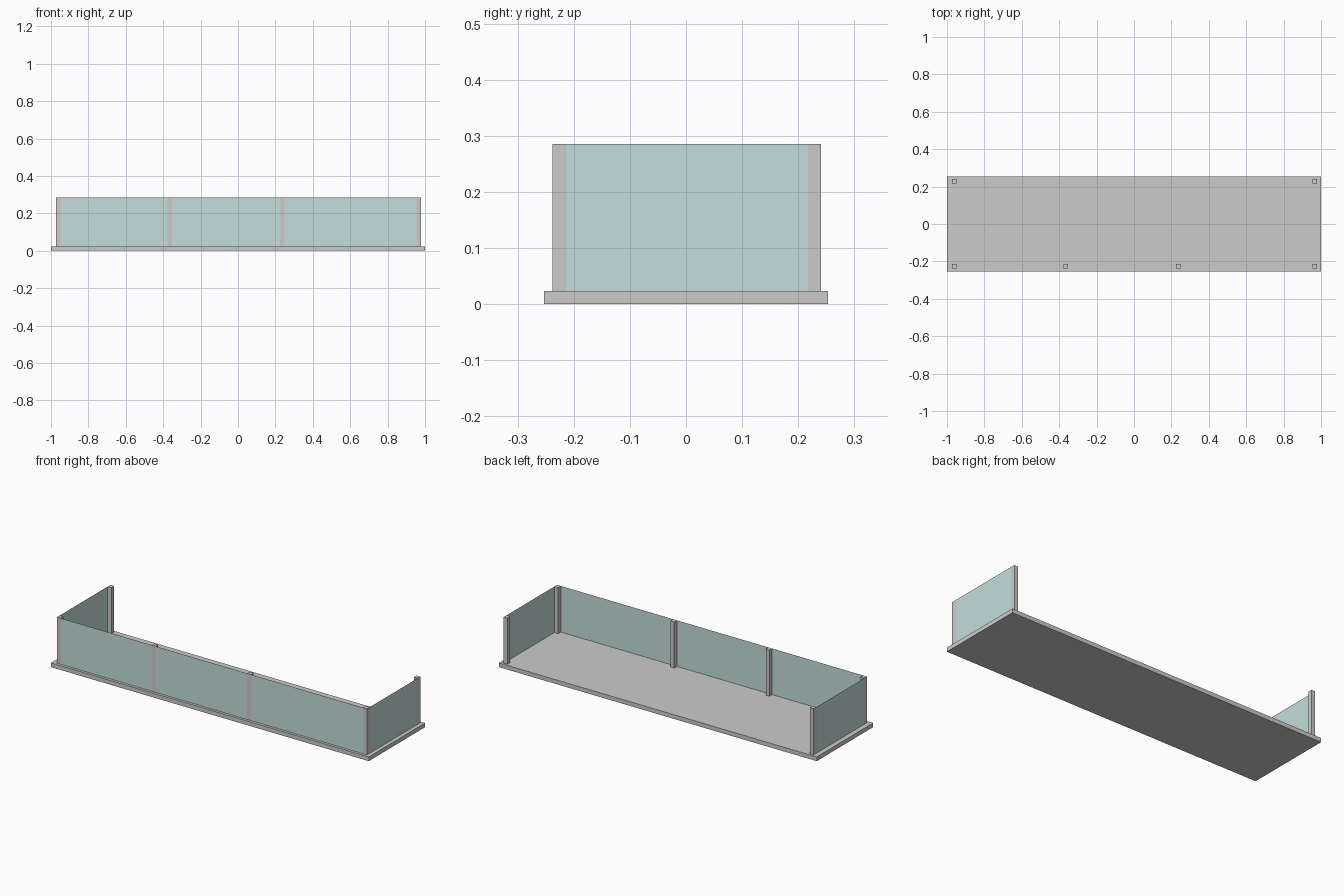
import bpy

if "Cube" in bpy.data.objects:
    bpy.data.objects.remove(bpy.data.objects["Cube"])

X0, X1 = -0.972, 0.978      # outer faces of the railing
Y0, Y1 = -0.238, 0.241
Z0, Z1 = 0.024, 0.286       # slab top, railing top
P = 0.024                   # post width
MID = (-0.376, 0.224)       # left faces of the middle posts

glass = bpy.data.materials.new("glass")
glass.diffuse_color = (0.55, 0.73, 0.71, 1)
glass.use_nodes = True
glass.node_tree.nodes["Principled BSDF"].inputs["Base Color"].default_value = glass.diffuse_color


def box(name, lo, hi):
    bpy.ops.mesh.primitive_cube_add(size=1, location=[(a + b) / 2 for a, b in zip(lo, hi)])
    ob = bpy.context.object
    ob.name = name
    ob.scale = [b - a for a, b in zip(lo, hi)]
    bpy.ops.object.transform_apply(location=False, rotation=False, scale=True)
    return ob


def pane(name, a, b):
    """Thin upright glass sheet between two plan points."""
    me = bpy.data.meshes.new(name)
    me.from_pydata([(*a, Z0), (*b, Z0), (*b, Z1), (*a, Z1)], [], [(0, 1, 2, 3)])
    me.materials.append(glass)
    ob = bpy.data.objects.new(name, me)
    bpy.context.collection.objects.link(ob)
    return ob


# Balcony floor
box("floor_slab", (-1, -0.253, 0), (1, 0.253, Z0))

# Posts along the front, plus the two at the back corners
front_x = (X0, *MID, X1 - P)
for i, x in enumerate(front_x):
    box(f"front_post_{i + 1}", (x, Y0, Z0), (x + P, Y0 + P, Z1))
for side, x in (("left", X0), ("right", X1 - P)):
    box(f"back_post_{side}", (x, Y1 - P, Z0), (x + P, Y1, Z1))

# Glass flush with the outer post faces
for i, (a, b) in enumerate(zip(front_x, front_x[1:])):
    pane(f"front_glass_{i + 1}", (a + P, Y0), (b, Y0))
pane("right_glass", (X1, Y0 + P), (X1, Y1 - P))
pane("left_glass", (X0, Y1 - P), (X0, Y0 + P))
